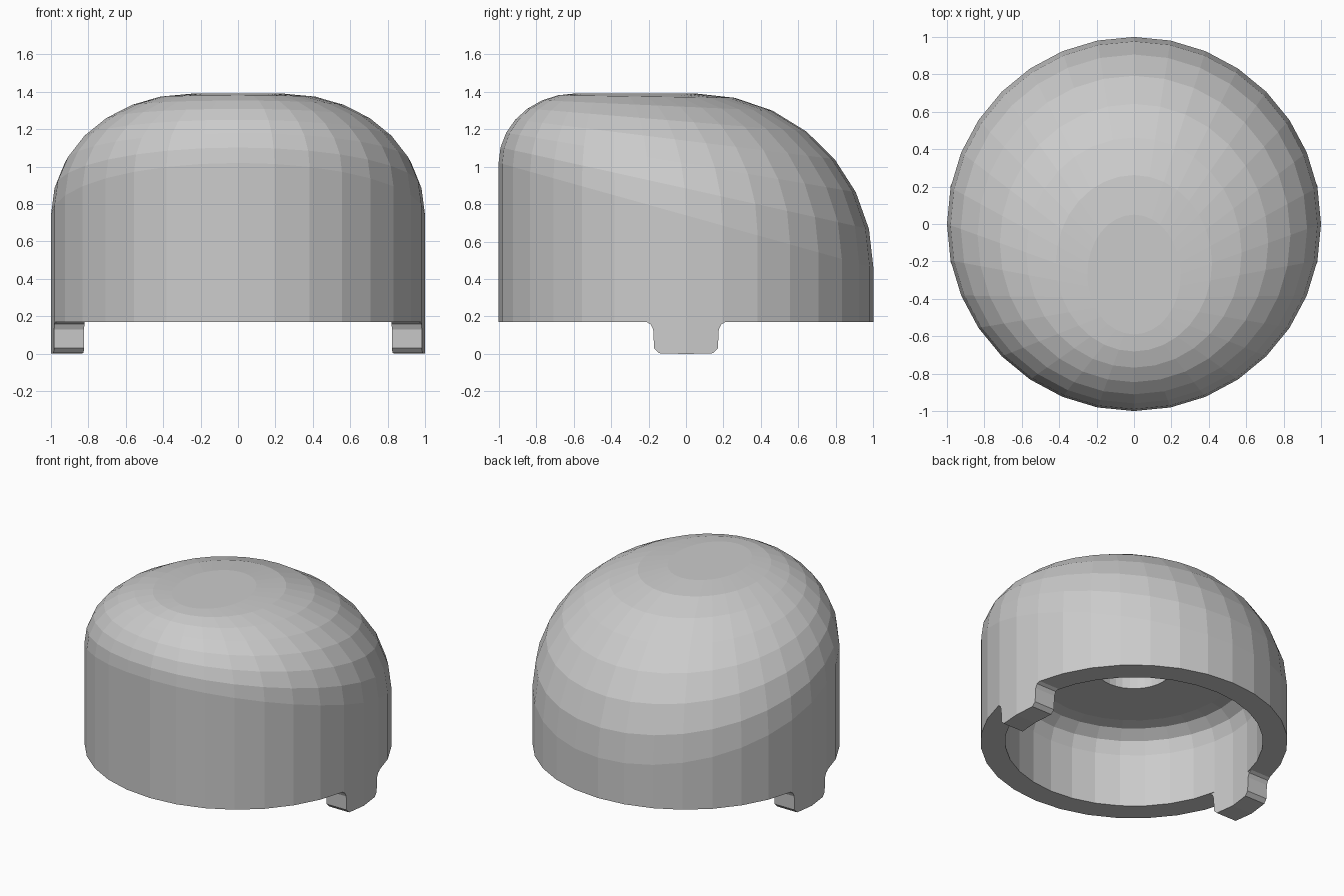
import bpy, bmesh
from math import sin, cos, tan, pi

if "Cube" in bpy.data.objects:
    bpy.data.objects.remove(bpy.data.objects["Cube"])

SEG = 32
RIM, TOP = 0.17, 1.39
R_IN = 0.84


def make_object(name, bm):
    bmesh.ops.recalc_face_normals(bm, faces=bm.faces)
    mesh = bpy.data.meshes.new(name)
    bm.to_mesh(mesh)
    bm.free()
    ob = bpy.data.objects.new(name, mesh)
    bpy.context.collection.objects.link(ob)
    return ob


def circle(r, z):
    return [(r * cos(2 * pi * i / SEG), r * sin(2 * pi * i / SEG), z) for i in range(SEG)]


def dome_ring(phi):
    # blend from a tilted shoulder line on the cylinder to a flat oval top set towards the front
    ring = []
    for x, y, _ in circle(1, 0):
        tx, ty = 0.25 * x, -0.27 + 0.32 * y
        shoulder = 0.74 - 0.28 * y
        ring.append((tx + (x - tx) * cos(phi), ty + (y - ty) * cos(phi),
                     shoulder + (TOP - shoulder) * sin(phi)))
    return ring


# Cap shell: outer dome, wall, bottom rim, hollow with rounded ceiling, centre hole
rings = [dome_ring(pi / 2 * k / 7) for k in range(7, -1, -1)]
rings.append(circle(1, RIM))
inside = [(R_IN, RIM), (R_IN, 0.55), (0.81, 0.64), (0.74, 0.695), (0.66, 0.71),
          (0.245, 0.71), (0.245, 1.05)]
rings += [circle(r, z) for r, z in inside]

bm = bmesh.new()
loops = [[bm.verts.new(p) for p in ring] for ring in rings]
for a, b in zip(loops, loops[1:]):
    for i in range(SEG):
        j = (i + 1) % SEG
        bm.faces.new((a[i], a[j], b[j], b[i]))
bm.faces.new(loops[0])
bm.faces.new(loops[-1])
make_object("cap_shell", bm)

# Locking tabs: filleted profile (y, z) following the inner and outer wall
half = [(-0.21, RIM), (-0.188, 0.158), (-0.175, 0.13), (-0.17, 0.03), (-0.145, 0.004), (0, 0)]
profile = half + [(-y, z) for y, z in reversed(half[:-1])]


def lock_tab(name, side):
    bm = bmesh.new()

    def wall(r):
        def point(y, z):
            return bm.verts.new((side * (r - abs(y) * tan(pi / SEG)), y, z))
        edge = [point(y, z) for y, z in profile]
        mid, top = len(half) - 1, point(0, RIM)
        bm.faces.new(edge[:mid + 1] + [top])
        bm.faces.new(edge[mid:] + [top])
        return edge

    outer, inner = wall(1), wall(R_IN)
    for i in range(len(profile) - 1):
        bm.faces.new((outer[i], outer[i + 1], inner[i + 1], inner[i]))
    make_object(name, bm)


lock_tab("lock_tab_right", 1)
lock_tab("lock_tab_left", -1)
